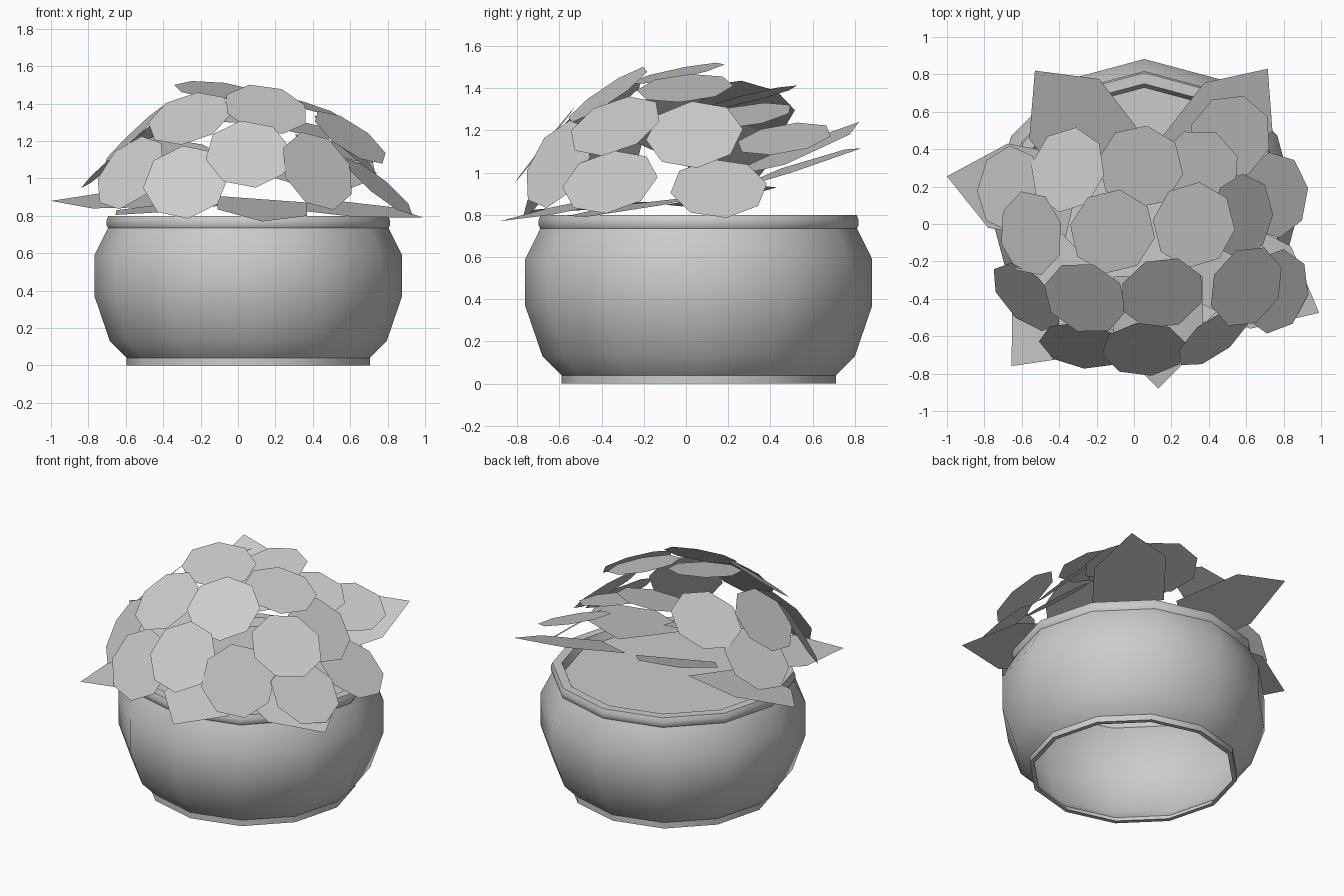
import bpy, math
from mathutils import Vector

if "Cube" in bpy.data.objects:
    bpy.data.objects.remove(bpy.data.objects["Cube"])

grey = bpy.data.materials.new("clay_grey")
grey.diffuse_color = (0.6, 0.6, 0.6, 1)
grey.use_nodes = True
grey.node_tree.nodes["Principled BSDF"].inputs["Base Color"].default_value = grey.diffuse_color


def make(name, verts, faces, smooth=False):
    me = bpy.data.meshes.new(name)
    me.from_pydata(verts, [], faces)
    me.materials.append(grey)
    ob = bpy.data.objects.new(name, me)
    bpy.context.collection.objects.link(ob)
    if smooth:
        bpy.ops.object.select_all(action='DESELECT')
        ob.select_set(True)
        bpy.context.view_layer.objects.active = ob
        bpy.ops.object.shade_smooth_by_angle(angle=math.radians(40))
    return ob


def lathe(name, profile, cap=False, n=12, cx=0.055, cy=0.06):
    # Rings of n points around the pot axis, optionally capped at the last ring
    verts = [(cx + r * math.cos(2 * math.pi * i / n), cy + r * math.sin(2 * math.pi * i / n), z)
             for r, z in profile for i in range(n)]
    faces = [(k * n + i, k * n + (i + 1) % n, (k + 1) * n + (i + 1) % n, (k + 1) * n + i)
             for k in range(len(profile) - 1) for i in range(n)]
    if cap:
        faces.append(tuple(range((len(profile) - 1) * n, len(profile) * n)))
    return make(name, verts, faces, True)


# Hollow round pot, open below: foot ring, belly, then rim with soil inside
lathe("foot_ring", [(0.62, 0.0), (0.65, 0.0), (0.65, 0.04)])
lathe("pot_body", [(0.65, 0.04), (0.74, 0.13), (0.822, 0.37), (0.822, 0.59), (0.75, 0.735)])
lathe("rim_and_soil", [(0.75, 0.735), (0.758, 0.75), (0.758, 0.775), (0.748, 0.8),
                       (0.69, 0.8), (0.67, 0.75)], cap=True)

# Flower heads: flat octagons given by centre and facing direction
flowers = [
    ((-.355, .29, 1.315), (-.5, .17, .85)),
    ((.035, .305, 1.355), (-.08, -.24, .96)),
    ((.34, .28, 1.27), (.22, -.15, .96)),
    ((.515, .465, 1.16), (.3, -.15, .94)),
    ((-.55, -.05, 1.24), (-.68, -.08, .72)),
    ((-.115, -.04, 1.47), (.1, -.2, .98)),
    ((.32, -.005, 1.40), (.28, -.08, .95)),
    ((.575, .04, 1.18), (.68, -.1, .72)),
    ((.75, .155, .925), (.6, 0, .78)),
    ((.60, -.335, 1.22), (.52, -.32, .78)),
    ((.15, -.37, 1.37), (.17, -.55, .82)),
    ((-.26, -.395, 1.32), (-.25, -.55, .78)),
    ((-.575, -.39, 1.03), (-.6, -.6, .52)),
    ((-.28, -.65, .98), (-.15, -.84, .52)),
    ((.055, -.67, 1.13), (.02, -.78, .62)),
    ((.425, -.605, 1.04), (.55, -.73, .42)),
    ((.755, -.36, .955), (.62, -.2, .76)),
    ((-.665, .19, 1.10), (-.65, .08, .74)),
]
for i, (c, d) in enumerate(flowers):
    q = Vector(d).normalized().to_track_quat('Z', 'Y')
    pts = [Vector(c) + q @ Vector((.231 * math.cos(a), .231 * math.sin(a), 0))
           for a in (math.pi / 4 * (k + .2) for k in range(8))]
    make(f"flower_head_{i + 1}", pts, [tuple(range(8))])

# Leaves: pointed end and two side corners, with the base extended back
leaves = [
    ((-.53, .82, 1.24), (-.185, .775, 1.18), (-.56, .455, 1.11), 1.5),
    ((.715, .83, 1.115), (.375, .755, 1.11), (.74, .5, 1.0), 1.5),
    ((-1, .255, .88), (-.675, .43, .93), (-.78, -.02, .84), 1.5),
    ((.99, -.475, .79), (.84, -.12, .845), (.62, -.56, .795), 1.5),
    ((.13, -.88, .77), (-.11, -.64, .835), (.37, -.64, .80), 1.5),
    ((-.655, -.76, .805), (-.65, -.37, .83), (-.32, -.71, .825), 1.5),
]
for i, (t, a, b, k) in enumerate(leaves):
    t, a, b = Vector(t), Vector(a), Vector(b)
    back = ((a + b) / 2 - t) * k
    pts = [t, a, a + back, b + back, b]
    if (a - t).cross(a + back - t).z < 0:
        pts.reverse()
    make(f"leaf_{i + 1}", pts, [tuple(range(5))])
